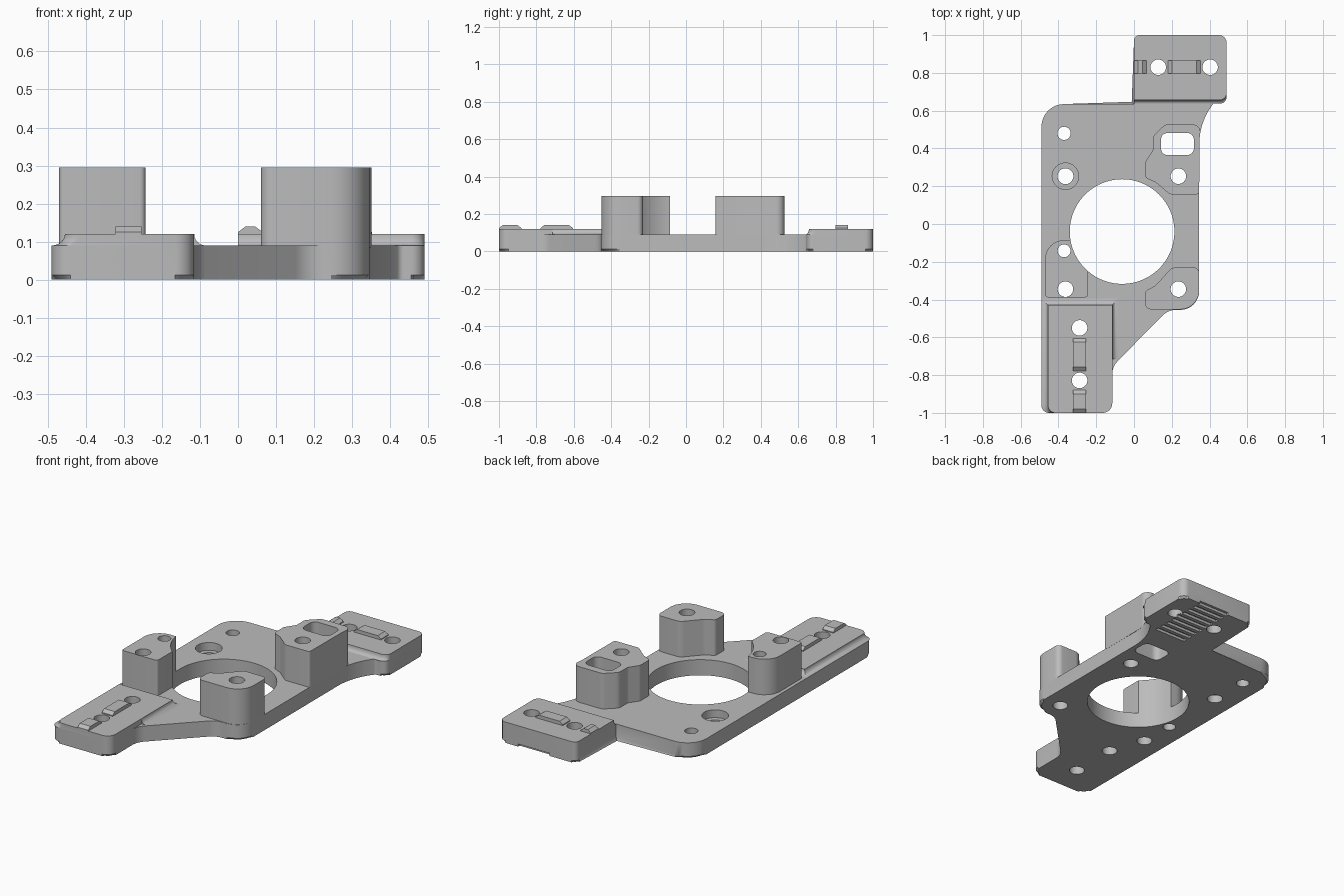
import bpy, bmesh, math
from mathutils import Vector

cube = bpy.data.objects.get("Cube")
if cube:
    bpy.data.objects.remove(cube, do_unlink=True)

grey = bpy.data.materials.new("plain_grey")
grey.use_nodes = True
grey.diffuse_color = (0.5, 0.5, 0.5, 1)
grey.node_tree.nodes["Principled BSDF"].inputs["Base Color"].default_value = (0.5, 0.5, 0.5, 1)

PLATE, PAD, POST = 0.09, 0.12, 0.295


def rounded(corners, steps=8):
    """Outline whose corners (x, y, radius) are replaced by arcs."""
    out = []
    n = len(corners)
    for i, (x, y, r) in enumerate(corners):
        p = Vector((x, y))
        if r == 0:
            out.append(p)
            continue
        a = (Vector(corners[i - 1][:2]) - p).normalized()
        b = (Vector(corners[(i + 1) % n][:2]) - p).normalized()
        half = a.angle(b) / 2
        centre = p + (a + b).normalized() * (r / math.sin(half))
        start = p + a * (r / math.tan(half)) - centre
        end = p + b * (r / math.tan(half)) - centre
        sweep = start.angle(end)
        for k in range(steps + 1):
            t = k / steps
            out.append(centre + (start * math.sin((1 - t) * sweep)
                                 + end * math.sin(t * sweep)) / math.sin(sweep))
    return out


def rect(x0, x1, y0, y1, r=0):
    return rounded([(x0, y0, r), (x1, y0, r), (x1, y1, r), (x0, y1, r)])


def circle(x, y, r, n=40):
    return [Vector((x + r * math.cos(2 * math.pi * k / n),
                    y + r * math.sin(2 * math.pi * k / n))) for k in range(n)]


def loft(bm, rings):
    """Solid through stacked (outline, z) rings."""
    rows = [[bm.verts.new((p.x, p.y, z)) for p in pts] for pts, z in rings]
    n = len(rows[0])
    for lo, hi in zip(rows, rows[1:]):
        for k in range(n):
            m = (k + 1) % n
            bm.faces.new((lo[k], lo[m], hi[m], hi[k]))
    bm.faces.new(rows[-1])
    return bm.faces.new(rows[0][::-1])


def finish(name, bm):
    bmesh.ops.recalc_face_normals(bm, faces=bm.faces)
    mesh = bpy.data.meshes.new(name)
    bm.to_mesh(mesh)
    bm.free()
    mesh.materials.append(grey)
    obj = bpy.data.objects.new(name, mesh)
    bpy.context.collection.objects.link(obj)
    return obj


def solid(name, rings, chamfer=0):
    bm = bmesh.new()
    bottom = loft(bm, rings)
    if chamfer:
        bmesh.ops.bevel(bm, geom=list(bottom.edges), offset=chamfer,
                        segments=1, affect='EDGES')
    return finish(name, bm)


# Base plate with both pad footprints
outline = rounded([
    (-0.49, -1, 0.05), (-0.115, -1, 0.05), (-0.115, -0.755, 0.1),
    (0.18, -0.455, 0.1), (0.345, -0.455, 0.1), (0.345, 0.53, 0.35),
    (0.425, 0.645, 0.02), (0.49, 0.645, 0.035), (0.49, 1, 0.04),
    (0, 1, 0.03), (0, 0.635, 0), (-0.49, 0.635, 0.12)])
plate = solid("base_plate", [(outline, 0), (outline, PLATE)], 0.012)


# Raised pads with hollow fillets running down to the plate
def fillet_levels(count=6):
    for k in range(count + 1):
        a = k / count * math.pi / 2
        yield 1 - math.sin(a), PLATE + (PAD - PLATE) * (1 - math.cos(a))


front_rings, back_rings = [], []
for f, z in fillet_levels():
    x, y = -0.455 - 0.035 * f, -0.43 + 0.035 * f
    front_rings.append((rounded([(x, -1, 0.04), (-0.115, -1, 0.05),
                                 (-0.115, y, 0), (x, y, 0)]), z))
    y = 0.657 - 0.02 * f
    back_rings.append((rounded([(0, y, 0), (0.49, y, 0.035),
                                (0.49, 1, 0.04), (0, 1, 0.03)]), z))
front_pad = solid("front_pad", front_rings)
back_pad = solid("back_pad", back_rings)
solid("front_pad_side_fillet",
      [(rect(-0.125, -0.115 + 0.03 * f, -0.715, -0.43 + 0.035 * f), z)
       for f, z in fillet_levels()])

# Standing posts
post_outlines = {
    "left_front_post": [
        (0.06, -0.452, 0.03), (0.345, -0.452, 0.1), (0.345, -0.23, 0.03),
        (0.2, -0.23, 0.05), (0.115, -0.325, 0.05), (0.06, -0.355, 0.02)],
    "left_back_post": [
        (0.19, 0.157, 0.03), (0.345, 0.157, 0.015), (0.347, 0.45, 0),
        (0.356, 0.527, 0.04), (0.165, 0.527, 0.04), (0.1, 0.465, 0.04),
        (0.1, 0.39, 0.03), (0.06, 0.33, 0.03), (0.06, 0.245, 0.02),
        (0.115, 0.22, 0.04)],
    "right_front_post": [
        (-0.47, -0.388, 0.015), (-0.243, -0.388, 0.015), (-0.243, -0.2, 0),
        (-0.32, -0.085, 0), (-0.47, -0.085, 0.1)],
}
posts = []
for name, corners in post_outlines.items():
    shape = rounded(corners)
    posts.append(solid(name, [(shape, PLATE - 0.005), (shape, POST)]))


# Locating keys on the pads, with sloped ends
def key(name, x0, x1, y0, y1, along_x):
    dx, dy = (0.02, 0) if along_x else (0, 0.02)
    solid(name, [(rect(x0, x1, y0, y1), PAD - 0.002),
                 (rect(x0, x1, y0, y1), PAD + 0.005),
                 (rect(x0 + dx, x1 - dx, y0 + dy, y1 - dy), PAD + 0.02)])


key("front_pad_long_key", -0.322, -0.254, -0.778, -0.605, False)
key("front_pad_end_key", -0.322, -0.254, -1, -0.88, False)
key("back_pad_long_key", 0.18, 0.352, 0.798, 0.865, True)
key("back_pad_end_key", 0, 0.065, 0.798, 0.865, True)

# Through openings: large bore, screw holes and slot
bm = bmesh.new()
openings = [circle(-0.063, -0.04, 0.277, 96), rect(0.143, 0.317, 0.365, 0.482, 0.035)]
for x, y, r in [(-0.37, 0.48, 0.035), (-0.363, 0.253, 0.042),
                (-0.37, -0.142, 0.034), (-0.363, -0.345, 0.041),
                (0.235, -0.345, 0.041), (0.235, 0.253, 0.041),
                (-0.288, -0.55, 0.041), (-0.288, -0.828, 0.041),
                (0.128, 0.83, 0.041), (0.403, 0.83, 0.041)]:
    openings.append(circle(x, y, r))
for shape in openings:
    loft(bm, [(shape, -0.1), (shape, 0.5)])
opening_cutter = finish("opening_cutter", bm)

# Counterbore and the row of grooves under the back pad
bm = bmesh.new()
bore = circle(-0.363, 0.253, 0.07)
loft(bm, [(bore, 0.045), (bore, 0.2)])
for i in range(9):
    y = 0.625 + 0.045 * i
    groove = rect(0.17, 0.37, y, y + 0.023)
    loft(bm, [(groove, -0.05), (groove, 0.015)])
recess_cutter = finish("recess_cutter", bm)


def cut(obj, cutter):
    mod = obj.modifiers.new("cut", 'BOOLEAN')
    mod.operation = 'DIFFERENCE'
    mod.solver = 'EXACT'
    mod.object = cutter
    graph = bpy.context.evaluated_depsgraph_get()
    mesh = bpy.data.meshes.new_from_object(obj.evaluated_get(graph))
    obj.modifiers.clear()
    obj.data = mesh


for part in [plate, front_pad, back_pad] + posts:
    cut(part, opening_cutter)
cut(plate, recess_cutter)
for cutter in (opening_cutter, recess_cutter):
    bpy.data.objects.remove(cutter, do_unlink=True)

# Smooth rounded walls, keep edges sharp
parts = [o for o in bpy.context.collection.objects if o.type == 'MESH']
for o in bpy.context.selected_objects:
    o.select_set(False)
for o in parts:
    o.select_set(True)
bpy.context.view_layer.objects.active = plate
bpy.ops.object.shade_smooth_by_angle(angle=math.radians(30))
